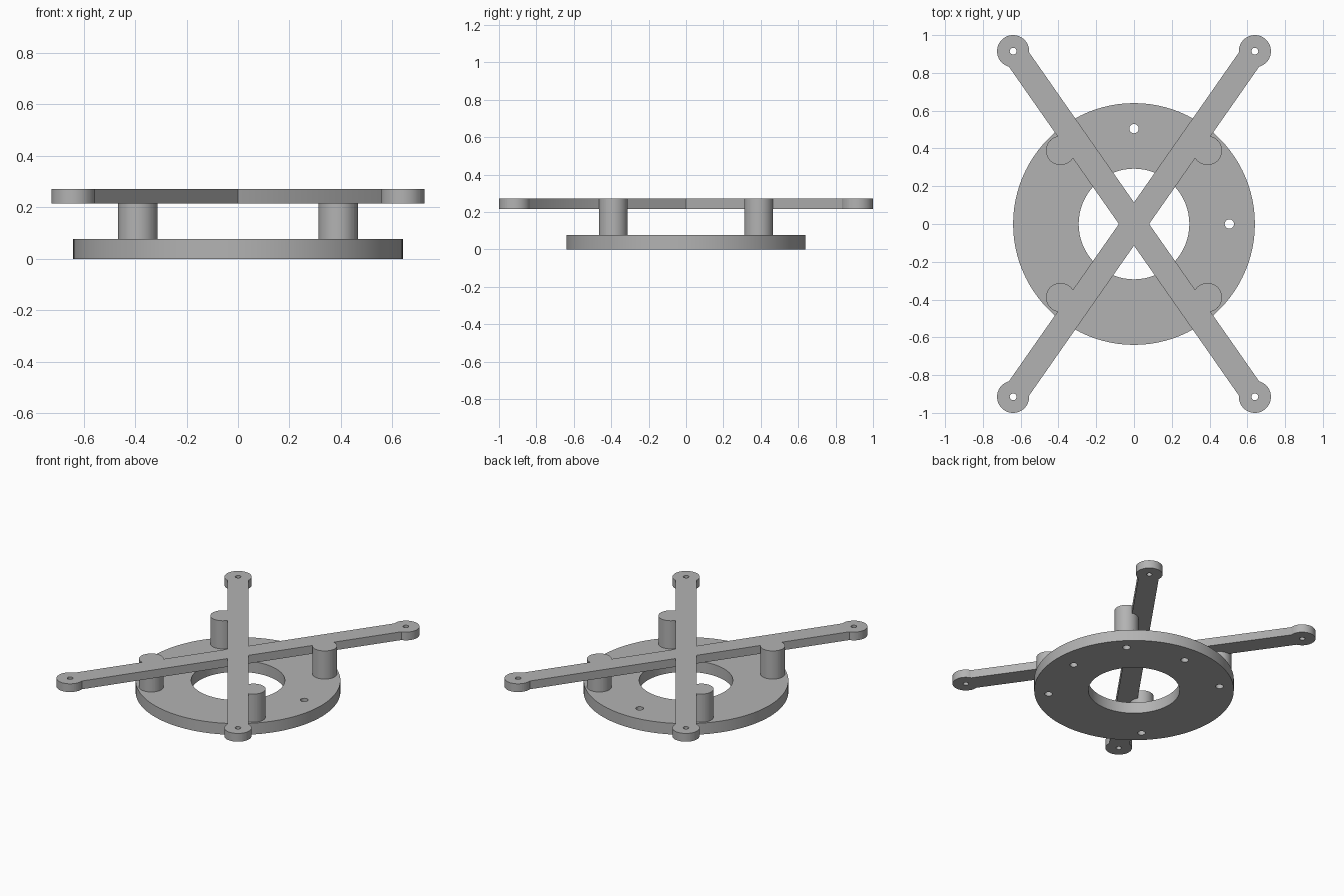
import bpy
import math

cube = bpy.data.objects.get("Cube")
if cube:
    bpy.data.objects.remove(cube, do_unlink=True)

RING_TOP, ARM_LOW, TOP = 0.078, 0.215, 0.272
RING_R, BORE_R = 0.64, 0.293
TIP_X, TIP_Y, TIP_R = 0.64, 0.915, 0.085
ARM_WIDTH = 0.131
POST, POST_R = 0.389, 0.077
SIDES = [(sx, sy) for sx in (-1, 1) for sy in (-1, 1)]

grey = bpy.data.materials.new("plain grey")
grey.use_nodes = True
grey.diffuse_color = (0.45, 0.45, 0.45, 1)
grey.node_tree.nodes["Principled BSDF"].inputs["Base Color"].default_value = grey.diffuse_color


def cylinder(name, x, y, low, high, radius, sides=48):
    bpy.ops.mesh.primitive_cylinder_add(vertices=sides, radius=radius, depth=high - low,
                                        location=(x, y, (low + high) / 2))
    obj = bpy.context.object
    obj.name = name
    obj.data.materials.append(grey)
    return obj


def bar(name, angle):
    bpy.ops.mesh.primitive_cube_add(size=1, location=(0, 0, (ARM_LOW + TOP) / 2),
                                    rotation=(0, 0, angle))
    obj = bpy.context.object
    obj.name = name
    obj.scale = (2 * math.hypot(TIP_X, TIP_Y), ARM_WIDTH, TOP - ARM_LOW)
    obj.data.materials.append(grey)
    return obj


def combine(target, tool, operation):
    bpy.context.view_layer.update()
    mod = target.modifiers.new(operation.lower(), "BOOLEAN")
    mod.operation = operation
    mod.solver = "EXACT"
    mod.object = tool
    bpy.context.view_layer.objects.active = target
    bpy.ops.object.modifier_apply(modifier=mod.name)
    bpy.data.objects.remove(tool, do_unlink=True)


def drill(target, x, y, low, high, radius, sides=20):
    combine(target, cylinder("drill", x, y, low, high, radius, sides), "DIFFERENCE")


# Base ring with its bore, two side holes and four screw holes
ring = cylinder("base_ring", 0, 0, 0, RING_TOP, RING_R, 96)
drill(ring, 0, 0, -0.1, 0.2, BORE_R, 72)
for x, y in [(0, 0.505), (0.505, 0)] + [(POST * sx, POST * sy) for sx, sy in SIDES]:
    drill(ring, x, y, -0.1, 0.2, 0.025)

# Crossed arms with rounded tips, standing on four posts
arm_angle = math.atan2(TIP_Y, TIP_X)
frame = bar("cross_frame", arm_angle)
combine(frame, bar("second_arm", -arm_angle), "UNION")
for sx, sy in SIDES:
    combine(frame, cylinder("tip", sx * TIP_X, sy * TIP_Y, ARM_LOW, TOP, TIP_R), "UNION")
    combine(frame, cylinder("post", sx * POST, sy * POST, RING_TOP, TOP, POST_R), "UNION")

# Holes through the tips and blind screw holes up into the posts
for sx, sy in SIDES:
    drill(frame, sx * TIP_X, sy * TIP_Y, 0.1, 0.4, 0.018)
    drill(frame, sx * POST, sy * POST, 0, 0.18, 0.025)

# Smooth the round walls and keep the rims sharp
for obj in (ring, frame):
    bpy.ops.object.select_all(action="DESELECT")
    obj.select_set(True)
    bpy.context.view_layer.objects.active = obj
    bpy.ops.object.shade_smooth_by_angle(angle=math.radians(30))
